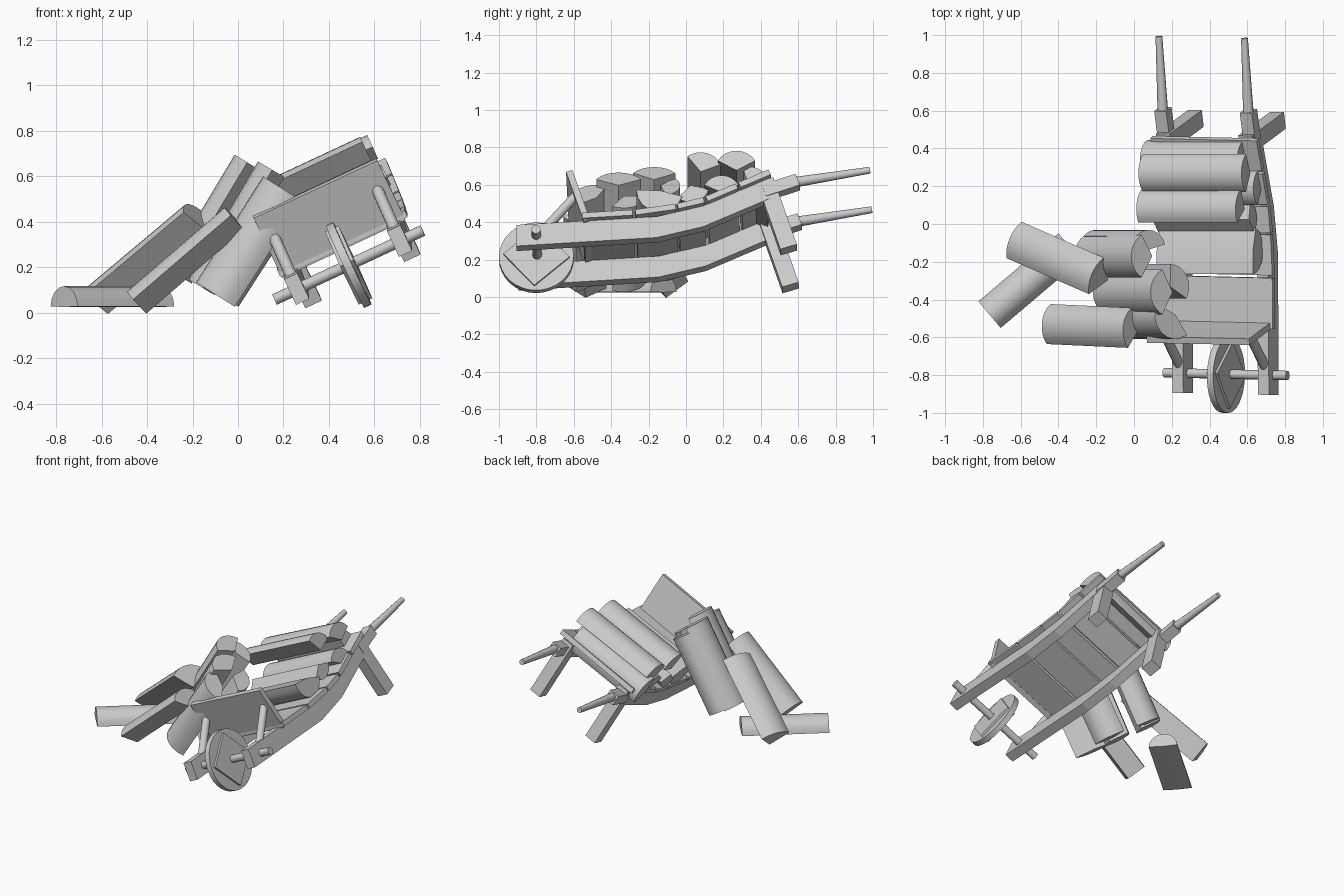
import bpy, bmesh, math
from mathutils import Matrix, Vector

cube = bpy.data.objects.get("Cube")
if cube:
    bpy.data.objects.remove(cube, do_unlink=True)

wood = bpy.data.materials.new("pale_grey_wood")
wood.use_nodes = True
wood.diffuse_color = (0.6, 0.6, 0.6, 1)
wood.node_tree.nodes["Principled BSDF"].inputs["Base Color"].default_value = (0.6, 0.6, 0.6, 1)

# The barrow leans sideways and is turned slightly: its own axes are across, along, up
LEAN = (Matrix.Translation((0.505, 0, 0.21)) @ Matrix.Rotation(math.radians(-1.3), 4, "Z")
        @ Matrix.Rotation(math.radians(-25), 4, "Y"))


def finish(name, bm, matrix, smooth=False):
    bmesh.ops.recalc_face_normals(bm, faces=bm.faces)
    bm.transform(matrix)
    mesh = bpy.data.meshes.new(name)
    bm.to_mesh(mesh)
    bm.free()
    mesh.materials.append(wood)
    obj = bpy.data.objects.new(name, mesh)
    bpy.context.collection.objects.link(obj)
    if smooth:
        bpy.context.view_layer.objects.active = obj
        bpy.ops.object.select_all(action="DESELECT")
        obj.select_set(True)
        bpy.ops.object.shade_smooth_by_angle(angle=math.radians(35))


def beam(name, a, b, width, height):
    """Box running from a to b in the barrow's length-height plane."""
    a, b = Vector(a), Vector(b)
    d = b - a
    bm = bmesh.new()
    bmesh.ops.create_cube(bm, size=1)
    bm.transform(Matrix.Diagonal((width, d.length, height, 1)))
    turn = Matrix.Rotation(math.atan2(d.z, d.y), 4, "X")
    finish(name, bm, LEAN @ Matrix.Translation((a + b) / 2) @ turn)


def rod(name, a, b, r1, r2, sides=12):
    a, b = Vector(a), Vector(b)
    d = b - a
    bm = bmesh.new()
    bmesh.ops.create_cone(bm, cap_ends=True, segments=sides, radius1=r1, radius2=r2, depth=d.length)
    turn = d.to_track_quat("Z", "Y").to_matrix().to_4x4()
    finish(name, bm, LEAN @ Matrix.Translation((a + b) / 2) @ turn, True)


def log(name, a, b, radius, sweep, bark):
    """Split log from a to b; its round side faces the bark direction."""
    a, b = Vector(a), Vector(b)
    axis = (b - a).normalized()
    up = Vector(bark)
    up = (up - axis * up.dot(axis)).normalized()
    side = axis.cross(up)
    half = math.radians(sweep) / 2
    shift = up * radius * (0.55 if sweep < 150 else 0)
    ring = [-shift]
    for i in range(9):
        t = -half + 2 * half * i / 8
        ring.append(radius * (math.cos(t) * up + math.sin(t) * side) - shift)
    bm = bmesh.new()
    face = bm.faces.new([bm.verts.new(a + p) for p in ring])
    ext = bmesh.ops.extrude_face_region(bm, geom=[face], use_keep_orig=True)
    verts = [v for v in ext["geom"] if isinstance(v, bmesh.types.BMVert)]
    bmesh.ops.translate(bm, verts=verts, vec=b - a)
    finish(name, bm, Matrix.Identity(4), True)


# Bent side rails, with shanks, handles, legs and headboard struts
PATH = [(-0.9, 0.0), (-0.15, 0.05), (0.1, 0.115), (0.45, 0.28)]


def rail_height(y):
    for (y0, w0), (y1, w1) in zip(PATH, PATH[1:]):
        if y <= y1:
            break
    return w0 + (w1 - w0) * (y - y0) / (y1 - y0)


for label, s in (("right", -1), ("left", 1)):
    u = 0.25 * s
    bm = bmesh.new()
    outline = [(y, w + 0.062) for y, w in PATH] + [(y, w - 0.062) for y, w in reversed(PATH)]
    face = bm.faces.new([bm.verts.new((u - 0.032, y, w)) for y, w in outline])
    ext = bmesh.ops.extrude_face_region(bm, geom=[face], use_keep_orig=True)
    bmesh.ops.translate(bm, vec=(0.064, 0, 0),
                        verts=[v for v in ext["geom"] if isinstance(v, bmesh.types.BMVert)])
    finish(label + "_rail", bm, LEAN)
    beam(label + "_handle_shank", (u, 0.42, 0.265), (u, 0.6, 0.33), 0.07, 0.07)
    rod(label + "_handle", (u, 0.59, 0.33), (u, 0.985, 0.4), 0.028, 0.018)
    beam(label + "_leg", (u * 0.96, 0.425, 0.33), (u * 0.96, 0.555, -0.065), 0.08, 0.092)
    rod(label + "_headboard_strut", (u, -0.76, 0.04), (u, -0.585, 0.25), 0.026, 0.026)

# Floor planks resting on the rails, and the headboard
for i, (y0, y1) in enumerate([(-0.55, -0.28), (-0.265, -0.05), (-0.04, 0.1), (0.115, 0.275), (0.29, 0.45)]):
    beam(f"floor_plank_{i + 1}", (0.01, y0, rail_height(y0) + 0.077),
         (0.01, y1, rail_height(y1) + 0.077), 0.62, 0.032)
beam("headboard", (0.005, -0.525, 0.08), (0.005, -0.622, 0.37), 0.6, 0.035)

# Wheel with a square brace, on a round axle
rod("axle", (-0.36, -0.795, 0), (0.36, -0.795, 0), 0.025, 0.025)
rod("wheel", (-0.018, -0.8, 0), (0.018, -0.8, 0), 0.2, 0.2, 32)
bm = bmesh.new()
bmesh.ops.create_cube(bm, size=1)
bm.transform(Matrix.Diagonal((0.066, 0.25, 0.25, 1)))
finish("wheel_brace", bm, LEAN @ Matrix.Translation((0, -0.8, 0)) @ Matrix.Rotation(math.radians(42), 4, "X"))

# Logs still lying across the barrow
LEFT_UP = (-0.42, 0, 0.9)
log("top_log_rear", (0.045, 0.27, 0.485), (0.59, 0.27, 0.735), 0.115, 120, LEFT_UP)
log("top_log_back", (0.06, 0.38, 0.395), (0.575, 0.38, 0.635), 0.11, 130, (-0.25, 0.7, 0.6))
log("top_log_middle", (0.035, 0.095, 0.48), (0.56, 0.095, 0.725), 0.115, 105, (-0.4, 0.25, 0.85))
log("under_log_rear", (0.12, 0.19, 0.36), (0.65, 0.19, 0.61), 0.1, 130, LEFT_UP)
log("under_log_middle", (0.12, 0.04, 0.31), (0.63, 0.04, 0.55), 0.1, 120, (0.4, 0.3, -0.9))
log("bed_log_front", (0.12, -0.14, 0.33), (0.63, -0.14, 0.57), 0.125, 165, (0.42, -0.15, -0.9))

# Logs sliding off the low side
SPILL = (-0.8, 0, 0.5)
log("spilled_log_rear", (0.035, -0.17, 0.665), (-0.265, -0.17, 0.165), 0.13, 120, SPILL)
log("spilled_log_inner", (0.09, -0.08, 0.59), (-0.19, -0.08, 0.13), 0.105, 120, (0.3, 1, 0))
log("spilled_log_middle", (0.14, -0.36, 0.635), (-0.165, -0.36, 0.115), 0.135, 125, SPILL)
log("spilled_log_under", (0.24, -0.3, 0.51), (-0.05, -0.3, 0.06), 0.12, 120, (0.6, 0.4, -0.4))
log("spilled_log_front", (0.22, -0.48, 0.53), (-0.075, -0.48, 0.065), 0.13, 150, (-0.5, -0.7, 0.35))

# Logs fallen beside the barrow
log("fallen_log_front", (-0.02, -0.55, 0.42), (-0.45, -0.53, 0.05), 0.13, 110, (-0.6, 0.1, 0.75))
log("fallen_log_rear", (-0.185, -0.28, 0.425), (-0.62, -0.09, 0.06), 0.15, 88, (-0.55, 0.2, 0.75))
log("ground_log", (-0.765, -0.48, 0.025), (-0.34, -0.12, 0.025), 0.092, 176, (0, 0, 1))
